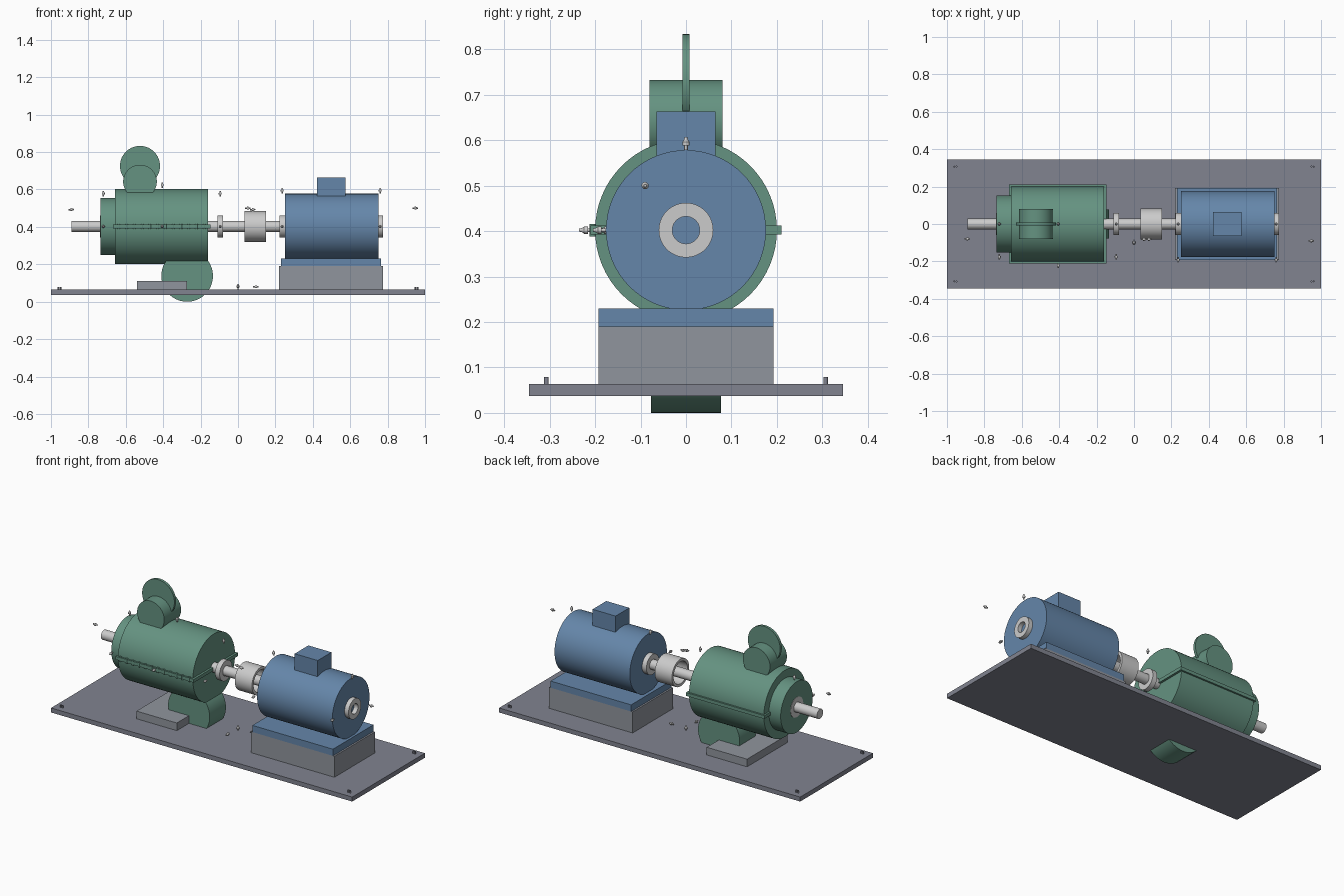
import bpy, bmesh
from math import radians
from mathutils import Vector, Matrix

if "Cube" in bpy.data.objects:
    bpy.data.objects.remove(bpy.data.objects["Cube"])


def material(name, rgb):
    m = bpy.data.materials.new(name)
    m.diffuse_color = (*rgb, 1)
    m.use_nodes = True
    m.node_tree.nodes["Principled BSDF"].inputs["Base Color"].default_value = m.diffuse_color
    return m


GREEN = material("green_paint", (0.13, 0.29, 0.22))
BLUE = material("blue_paint", (0.13, 0.24, 0.40))
STEEL = material("steel", (0.62, 0.62, 0.62))
BASE = material("base_grey", (0.22, 0.23, 0.28))
PLINTH = material("plinth_grey", (0.28, 0.30, 0.34))
DIRS = {"x": Vector((1, 0, 0)), "y": Vector((0, -1, 0)), "z": Vector((0, 0, 1))}


def finish(name, bm, mat, smooth=True):
    bmesh.ops.recalc_face_normals(bm, faces=bm.faces)
    mesh = bpy.data.meshes.new(name)
    bm.to_mesh(mesh)
    bm.free()
    mesh.materials.append(mat)
    ob = bpy.data.objects.new(name, mesh)
    bpy.context.collection.objects.link(ob)
    if smooth:
        bpy.ops.object.select_all(action="DESELECT")
        ob.select_set(True)
        bpy.context.view_layer.objects.active = ob
        bpy.ops.object.shade_smooth_by_angle(angle=radians(35))
    return ob


def box(name, x, y, z, mat):
    bm = bmesh.new()
    bmesh.ops.create_cube(bm, size=1)
    for v in bm.verts:
        v.co = [lo + (c + 0.5) * (hi - lo) for c, (lo, hi) in zip(v.co, (x, y, z))]
    return finish(name, bm, mat, False)


def lathe(name, profile, origin, axis, mat, sides=64):
    """Spin (distance along axis, radius) points; a closed profile makes a ring."""
    bm = bmesh.new()
    vs = [bm.verts.new((r, 0, d)) for d, r in profile]
    edges = [bm.edges.new(p) for p in zip(vs, vs[1:])]
    if profile[0][1] > 0:
        edges.append(bm.edges.new((vs[-1], vs[0])))
    bmesh.ops.spin(bm, geom=vs + edges, axis=(0, 0, 1), cent=(0, 0, 0),
                   angle=radians(360), steps=sides)
    bmesh.ops.remove_doubles(bm, verts=bm.verts, dist=1e-5)
    rot = DIRS["z"].rotation_difference(DIRS[axis]).to_matrix().to_4x4()
    bm.transform(Matrix.Translation(origin) @ rot)
    return finish(name, bm, mat)


def cyl(name, origin, axis, length, r, mat, sides=64):
    return lathe(name, [(0, 0), (0, r), (length, r), (length, 0)], origin, axis, mat, sides)


def ring(name, x0, x1, r, hole, mat):
    return lathe(name, [(0, hole), (0, r), (x1 - x0, r), (x1 - x0, hole)],
                 (x0, 0, ZC), "x", mat)


ZC = 0.402  # shaft height

# Baseplate and plinths
box("baseplate", (-1, 1), (-0.345, 0.345), (0.037, 0.064), BASE)
box("pump_plinth", (-0.54, -0.272), (-0.192, 0.192), (0.064, 0.11), PLINTH)
box("motor_plinth", (0.22, 0.775), (-0.192, 0.192), (0.064, 0.19), PLINTH)

# Anchor bolts at the corners
for sx in (-1, 1):
    for sy in (-1, 1):
        for k in (-0.006, 0.006):
            cyl("anchor_bolt", (sx * 0.955 + k, sy * 0.307, 0.06), "z", 0.019, 0.005, BASE, 12)

# Motor
cyl("motor_body", (0.25, 0, ZC), "x", 0.5, 0.176, BLUE)
box("motor_foot", (0.23, 0.765), (-0.192, 0.192), (0.19, 0.23), BLUE)
box("terminal_box", (0.422, 0.575), (-0.065, 0.065), (0.55, 0.663), BLUE)

# Pump casing with split flange and its bolts
cyl("pump_casing", (-0.657, 0, ZC), "x", 0.497, 0.2, GREEN)
cyl("pump_end_cover", (-0.735, 0, ZC), "x", 0.08, 0.152, GREEN)
box("split_flange", (-0.667, -0.147), (-0.21, 0.21), (ZC - 0.01, ZC + 0.01), GREEN)
for i in range(12):
    cyl("flange_bolt", (-0.637 + i * 0.0415, -0.205, ZC - 0.014), "z", 0.028, 0.007, GREEN, 12)

# Nozzles
cyl("upper_nozzle", (-0.524, 0.08, 0.642), "y", 0.16, 0.09, GREEN)
cyl("upper_nozzle_flange", (-0.524, 0.008, 0.726), "y", 0.016, 0.107, GREEN)
cyl("lower_nozzle", (-0.272, 0.077, 0.138), "y", 0.154, 0.138, GREEN)

# Shaft, bearings and coupling
cyl("shaft", (-0.89, 0, ZC), "x", 1.14, 0.029, STEEL, 48)
for i, x in enumerate((-0.737, -0.11, 0.221, 0.746)):
    ring("bearing_%d" % (i + 1), x, x + 0.03, 0.06, 0.03, STEEL)
ring("coupling_sleeve", 0.036, 0.15, 0.082, 0.066, STEEL)

# Small grease fittings and sensors
FIT = [(-0.014, 0), (-0.014, 0.004), (-0.004, 0.004), (-0.004, 0.008),
       (0.004, 0.008), (0.008, 0.005), (0.015, 0.003), (0.015, 0)]
fittings = [("z", (0, 0, 0.08)), ("y", (0, -0.098, 0.08)), ("x", (0.095, 0, 0.08)),
            ("x", (-0.892, -0.08, 0.493)), ("x", (0.948, -0.09, 0.5)),
            ("x", (0.052, -0.082, 0.5)), ("x", (0.078, -0.082, 0.493))]
for x, r in ((-0.72, 0.175), (-0.405, 0.22), (-0.095, 0.175), (0.236, 0.19), (0.76, 0.19)):
    fittings += [("z", (x, 0, ZC + r)), ("y", (x, -r, ZC))]
for axis, pos in fittings:
    lathe("grease_fitting", FIT, pos, axis, STEEL, 12)
